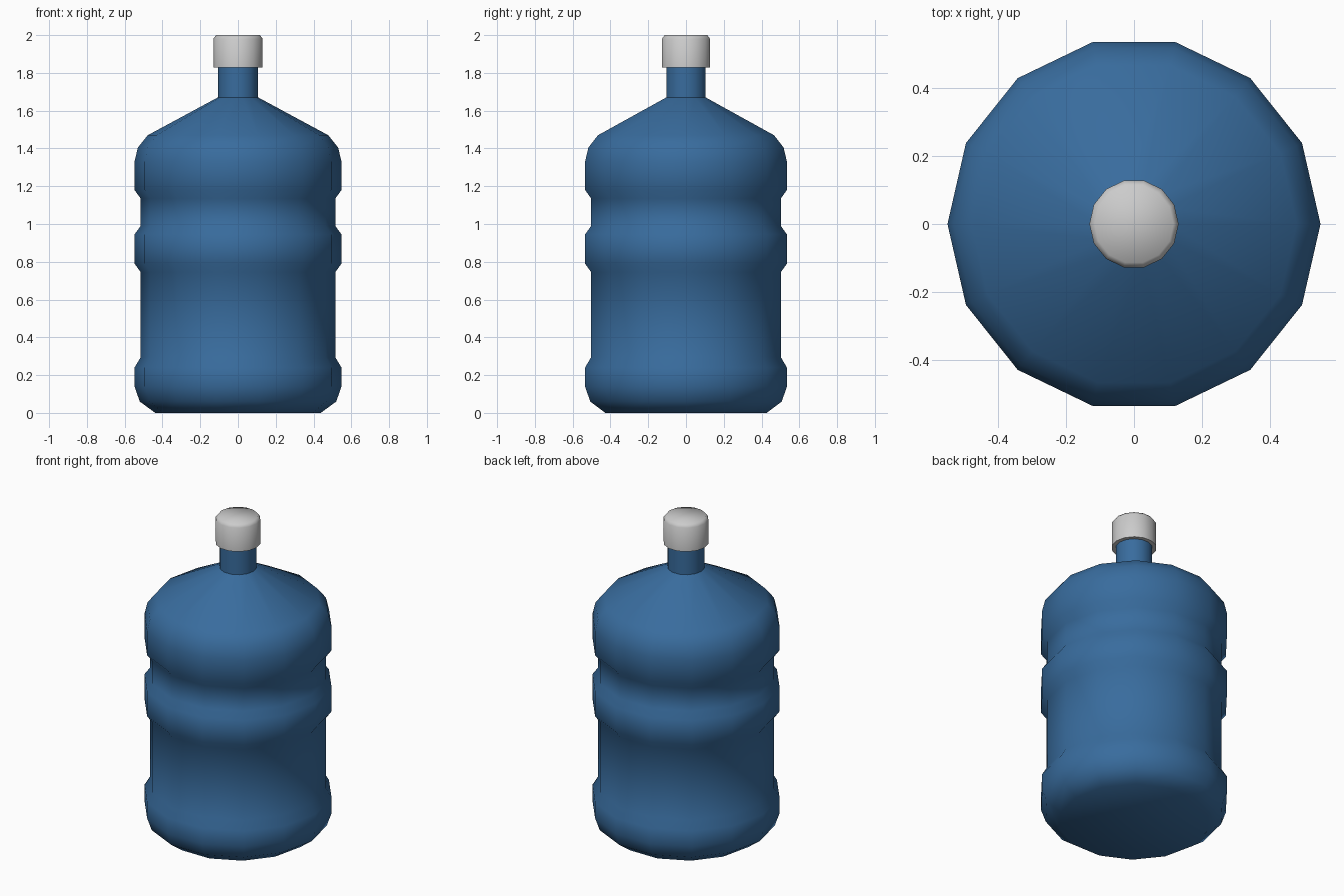
import bpy, bmesh, math

if "Cube" in bpy.data.objects:
    bpy.data.objects.remove(bpy.data.objects["Cube"])

SIDES = 14


def lathe(name, profile, smooth_angle):
    """Revolve (radius, height) points into a closed 14-sided solid."""
    bm = bmesh.new()
    rings = []
    for r, z in profile:
        rings.append([bm.verts.new((r * math.cos(2 * math.pi * i / SIDES),
                                    r * math.sin(2 * math.pi * i / SIDES), z))
                      for i in range(SIDES)])
    for a, b in zip(rings, rings[1:]):
        for i in range(SIDES):
            j = (i + 1) % SIDES
            bm.faces.new((a[i], a[j], b[j], b[i]))
    bm.faces.new(rings[0][::-1])
    bm.faces.new(rings[-1])
    mesh = bpy.data.meshes.new(name)
    bm.to_mesh(mesh)
    bm.free()
    obj = bpy.data.objects.new(name, mesh)
    bpy.context.collection.objects.link(obj)
    bpy.ops.object.select_all(action='DESELECT')
    obj.select_set(True)
    bpy.context.view_layer.objects.active = obj
    bpy.ops.object.shade_smooth_by_angle(angle=math.radians(smooth_angle))
    return obj


# Bottle body: chamfered base, three raised bands, sloped shoulder, neck
WIDE, WAIST, NECK = 0.548, 0.515, 0.107
bottle = lathe("bottle", [
    (0.438, 0.0), (0.52, 0.06), (WIDE, 0.14),
    (WIDE, 0.24), (WAIST, 0.295),
    (WAIST, 0.745), (WIDE, 0.79),
    (WIDE, 0.945), (WAIST, 0.99),
    (WAIST, 1.135), (WIDE, 1.18),
    (WIDE, 1.33), (0.53, 1.405), (0.478, 1.47),
    (NECK, 1.67), (NECK, 1.85)], 60)

blue = bpy.data.materials.new("blue_plastic")
blue.diffuse_color = (0.04, 0.15, 0.34, 1)
blue.use_nodes = True
blue.node_tree.nodes["Principled BSDF"].inputs["Base Color"].default_value = blue.diffuse_color
bottle.data.materials.append(blue)

# Screw cap with a small bevel on the top rim
lathe("cap", [(0.131, 1.828), (0.131, 1.98), (0.116, 2.0)], 60)
